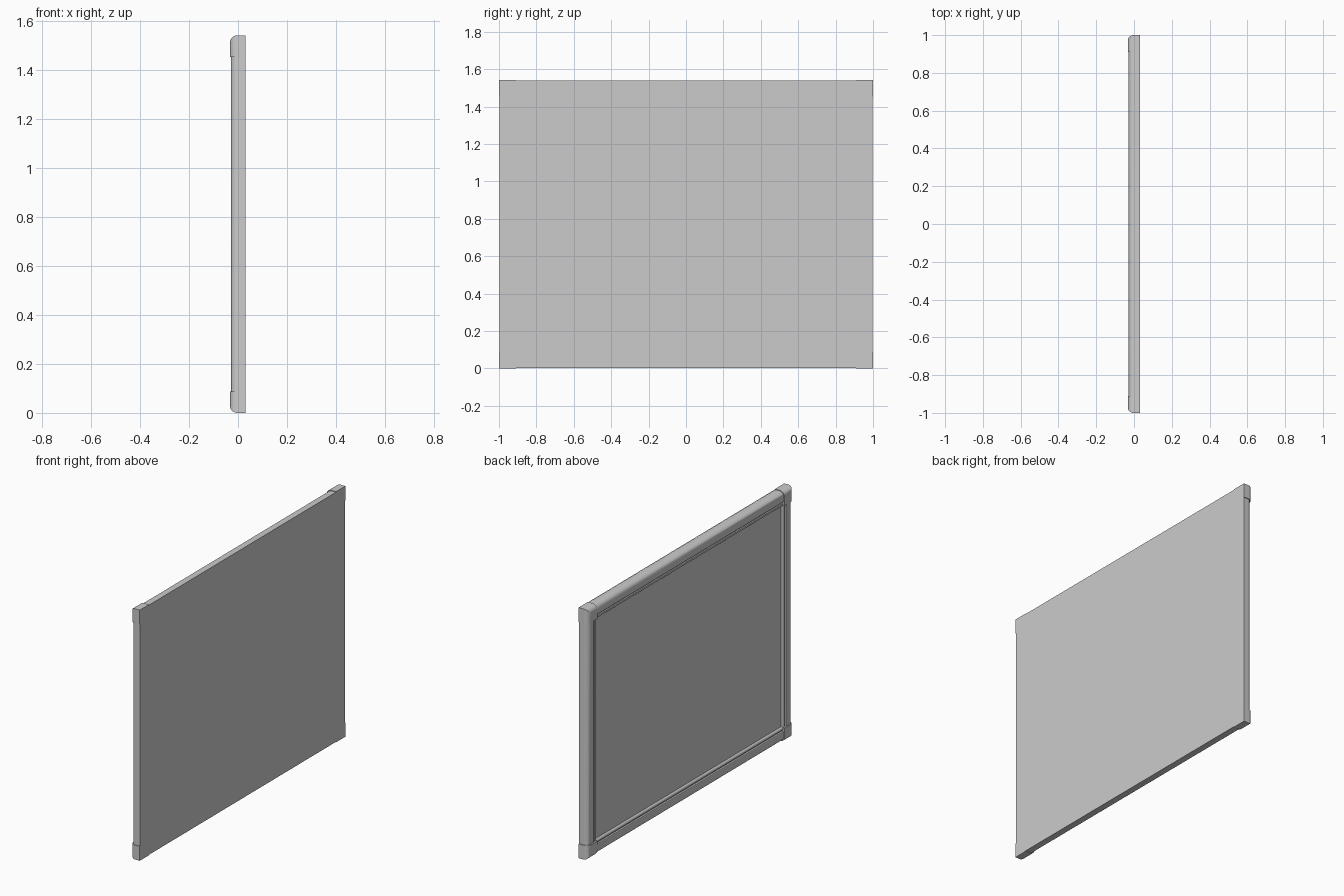
import bpy, bmesh, math

if "Cube" in bpy.data.objects:
    bpy.data.objects.remove(bpy.data.objects["Cube"])

H = 1.543        # overall height
BACK = 0.031     # x of the flat back
CAP_F = -0.033   # x of the corner cap faces


def finish(bm, name):
    bmesh.ops.recalc_face_normals(bm, faces=bm.faces)
    me = bpy.data.meshes.new(name)
    bm.to_mesh(me)
    bm.free()
    ob = bpy.data.objects.new(name, me)
    bpy.context.collection.objects.link(ob)
    bpy.ops.object.select_all(action='DESELECT')
    ob.select_set(True)
    bpy.context.view_layer.objects.active = ob
    bpy.ops.object.shade_smooth_by_angle(angle=math.radians(35))
    return ob


def box_mesh(x0, x1, y0, y1, z0, z1):
    bm = bmesh.new()
    bmesh.ops.create_cube(bm, size=1)
    for v in bm.verts:
        v.co.x = x1 if v.co.x > 0 else x0
        v.co.y = y1 if v.co.y > 0 else y0
        v.co.z = z1 if v.co.z > 0 else z0
    return bm


# Frame: a rounded moulding profile (inset from edge, x) swept round the board
r, front = 0.03, -0.029
profile = [(0, BACK - 0.001)]
for i in range(9):
    a = math.radians(90 * i / 8)
    profile.append((r - r * math.cos(a), front + r - r * math.sin(a)))
profile += [(0.056, front), (0.061, -0.026), (0.063, -0.018), (0.069, -0.018),
            (0.071, -0.024), (0.078, -0.025), (0.084, -0.022), (0.09, -0.012),
            (0.09, BACK - 0.001)]
bm = bmesh.new()
gap = 0.004
rings = []
for sy, sz in ((-1, -1), (1, -1), (1, 1), (-1, 1)):
    rings.append([bm.verts.new((x, sy * (1 - gap - d), H / 2 + sz * (H / 2 - gap - d)))
                  for d, x in profile])
n = len(profile)
for c in range(4):
    a, b = rings[c], rings[(c + 1) % 4]
    for i in range(n):
        j = (i + 1) % n
        bm.faces.new((a[i], a[j], b[j], b[i]))
finish(bm, "frame")

# Writing panel inside the frame, and the backing sheet
finish(box_mesh(-0.013, 0.028, -0.907, 0.907, 0.093, H - 0.093), "panel")
finish(box_mesh(0.0285, BACK, -0.997, 0.997, 0.003, H - 0.003), "back_sheet")

# Corner caps: blocks with the outer front edges rolled over
for sy, yn in ((-1, "right"), (1, "left")):
    for top, zn in ((False, "lower"), (True, "upper")):
        y = sorted((sy * 1.0, sy * 0.91))
        z = (H - 0.088, H) if top else (0, 0.088)
        zo = H if top else 0
        bm = box_mesh(CAP_F, BACK, *y, *z)
        rolled, small = [], []
        for e in bm.edges:
            if all(abs(v.co.x - CAP_F) < 1e-5 for v in e.verts):
                outer = (all(abs(v.co.y - sy) < 1e-5 for v in e.verts)
                         or all(abs(v.co.z - zo) < 1e-5 for v in e.verts))
                if outer:
                    rolled.append(e)
        bmesh.ops.bevel(bm, geom=rolled, offset=0.03, segments=8,
                        profile=0.5, affect='EDGES')
        finish(bm, f"corner_cap_{zn}_{yn}")
